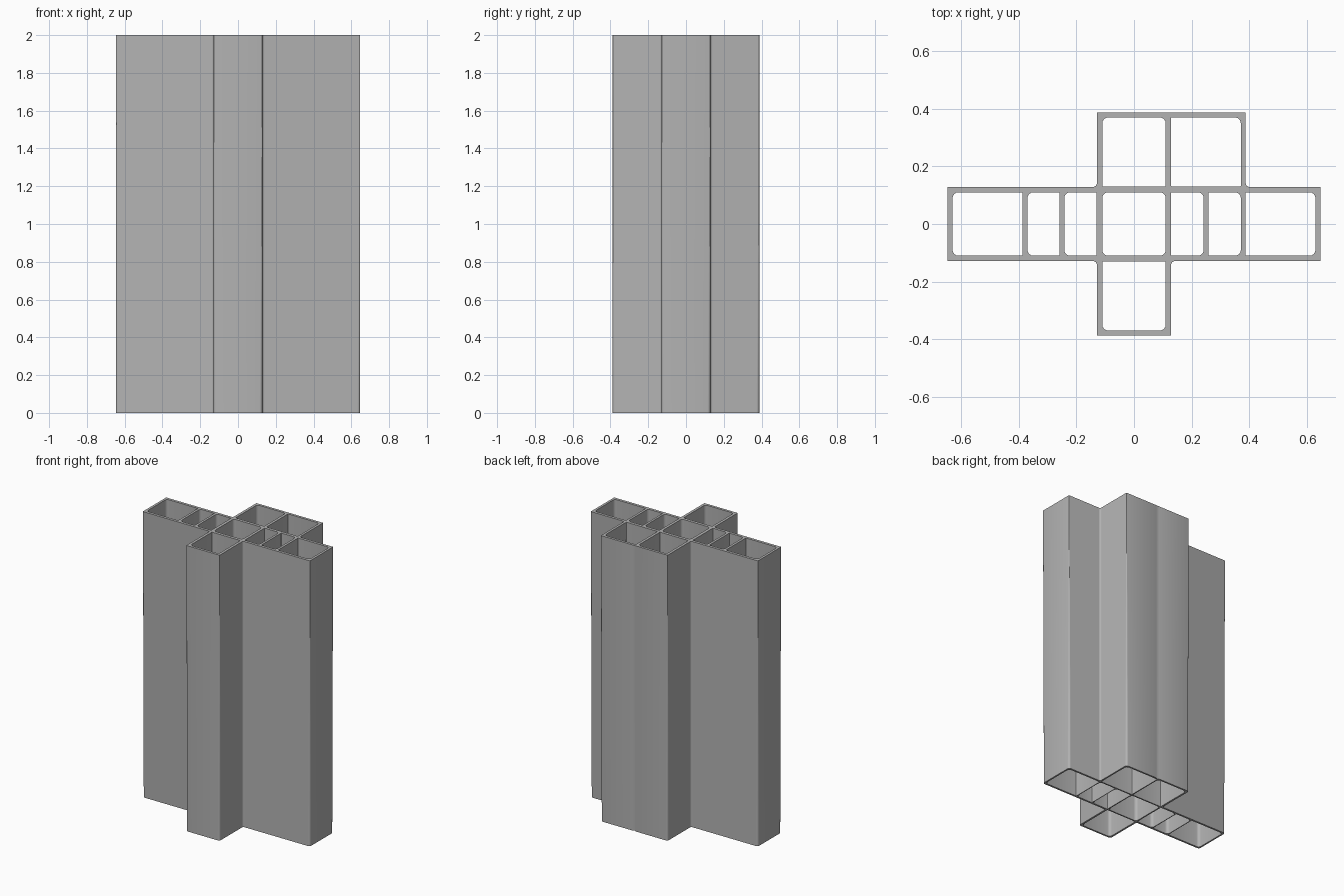
import bpy, bmesh, math
from mathutils import Vector

cube = bpy.data.objects.get("Cube")
if cube:
    bpy.data.objects.remove(cube)

H = 2.0               # height
A, B, C = 0.129, 0.388, 0.647   # half module, one and a half, two and a half
IN = 0.11             # inner face of a module wall
DRAFT = 0.006         # walls get thinner toward the bottom
R = 0.02              # fillet of a cell

grey = bpy.data.materials.new("grey")
grey.use_nodes = True
colour = (0.45, 0.45, 0.45, 1)
grey.diffuse_color = colour
grey.node_tree.nodes["Principled BSDF"].inputs["Base Color"].default_value = colour


def rounded(points, radii, steps=4):
    """Outline with an arc at every corner that has a radius."""
    out = []
    for i, p in enumerate(points):
        p, r = Vector(p), radii[i]
        if r == 0:
            out.append(p)
            continue
        d1 = (Vector(points[i - 1]) - p).normalized()
        d2 = (Vector(points[(i + 1) % len(points)]) - p).normalized()
        centre = p + (d1 + d2) * r
        for s in range(steps + 1):
            a = s / steps * math.pi / 2
            out.append(centre - (d2 * math.cos(a) + d1 * math.sin(a)) * r)
    return out


def cell(x0, x1, y0, y1, corners):
    """Top and bottom outline of one open cell; corners: the filleted ones."""
    radii = [R if c in corners else 0.002 for c in ("sw", "se", "ne", "nw")]

    def ring(g):
        pts = [(x0 - g, y0 - g), (x1 + g, y0 - g), (x1 + g, y1 + g), (x0 - g, y1 + g)]
        return rounded(pts, radii)
    return ring(0), ring(DRAFT)


# Outer wall: cross-shaped plan, wider at the back
outline = [(-C, -A), (-A, -A), (-A, -B), (A, -B), (A, -A), (C, -A), (C, A), (B, A),
           (B, B), (A + 0.012, B), (A, B), (A - 0.012, B), (-A, B), (-A, A), (-C, A)]
concave = {(-A, -A), (A, -A), (B, A), (-A, A)}
seam = {(A + 0.012, B), (A, B), (A - 0.012, B)}


def outer(convex_radius, groove):
    pts = [(x, y - groove) if (x, y) == (A, B) else (x, y) for x, y in outline]
    radii = [0 if p in seam else 0.012 if p in concave else convex_radius for p in outline]
    return rounded(pts, radii)


loops = [(outer(0.002, 0), outer(0.015, 0.006))]

# Cells along the long arm
WEST, EAST, ALL = ("sw", "nw"), ("se", "ne"), ("sw", "se", "ne", "nw")
for x0, x1, corners in ((-0.63, -0.387, WEST), (-0.37, -0.259, WEST),
                        (-0.242, -0.131, WEST), (-IN, IN, ALL), (A, 0.242, EAST),
                        (0.258, 0.371, EAST), (B, 0.63, EAST)):
    loops.append(cell(x0, x1, -IN, IN, corners))
# Cells at the back and the front
loops.append(cell(-IN, IN, 0.131, 0.37, ("ne", "nw")))
loops.append(cell(A, 0.371, 0.131, 0.37, ("ne",)))
loops.append(cell(-IN, IN, -0.37, -0.131, ("sw", "se")))

# Loft every outline from top to bottom, then fill the two rims
bm = bmesh.new()
rims = {0: [], 1: []}
for pair in loops:
    rings = [[bm.verts.new((p.x, p.y, z)) for p in ring] for ring, z in zip(pair, (H, 0))]
    for i in range(len(rings[0])):
        (a, b), (d, c) = [(ring[i - 1], ring[i]) for ring in rings]
        bm.faces.new((a, d, c, b))
        rims[0].append(bm.edges.get((a, b)))
        rims[1].append(bm.edges.get((d, c)))
for edges, up in ((rims[0], 1), (rims[1], -1)):
    bmesh.ops.triangle_fill(bm, edges=edges, use_beauty=True, normal=(0, 0, up))
bmesh.ops.recalc_face_normals(bm, faces=bm.faces)

mesh = bpy.data.meshes.new("multi_cell_tube")
bm.to_mesh(mesh)
bm.free()
mesh.materials.append(grey)
tube = bpy.data.objects.new("multi_cell_tube", mesh)
bpy.context.collection.objects.link(tube)
bpy.context.view_layer.objects.active = tube
tube.select_set(True)
bpy.ops.object.shade_smooth_by_angle(angle=math.radians(40))
